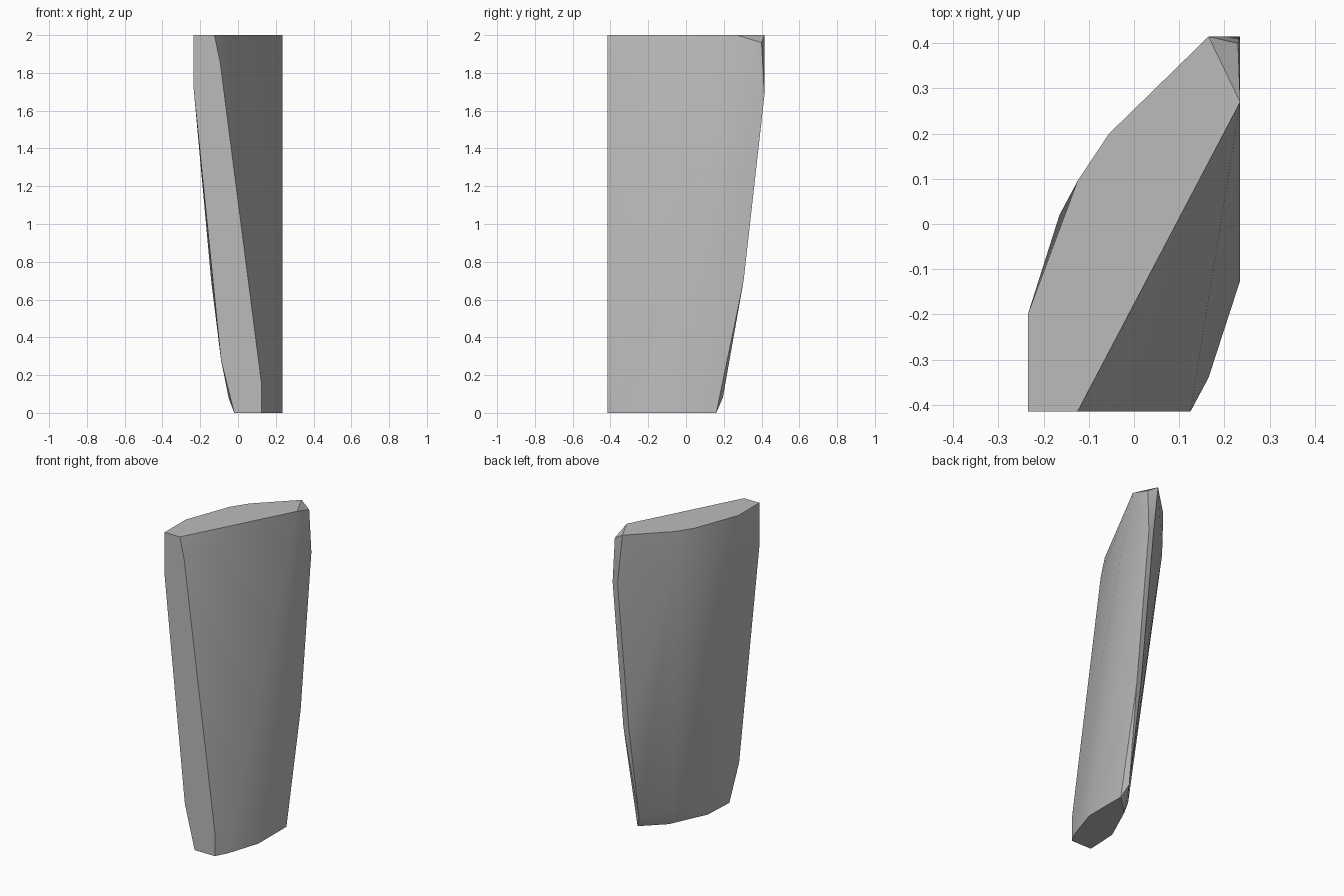
import bpy
import bmesh
import math

cube = bpy.data.objects.get("Cube")
if cube:
    bpy.data.objects.remove(cube, do_unlink=True)

# Stone colour
stone = bpy.data.materials.new("stone grey")
stone.use_nodes = True
grey = (0.5, 0.5, 0.5, 1)
stone.diffuse_color = grey
stone.node_tree.nodes["Principled BSDF"].inputs["Base Color"].default_value = grey

F = -0.415   # front plane
B = 0.415    # back limit
S = 0.235    # side limit

# Corner points of the slab, level by level
corners = {
    2.0: [(-S, F), (-0.125, F), (S, 0.27), (0.165, B),
          (-0.055, 0.2), (-0.125, 0.095), (-S, -0.2)],
    1.96: [(0.23, 0.4)],
    1.86: [(-0.095, F)],
    1.72: [(-S, F), (-S, -0.2), (-0.165, 0.02), (-0.05, 0.195)],
    1.68: [(S, B), (0.2, B)],
    0.7: [(S, 0.305), (0.2, 0.3), (-0.142, -0.28)],
    0.28: [(-0.09, F)],
    0.15: [(0.125, F)],
    0.08: [(-0.05, -0.21), (0.07, 0.03), (0.2, 0.195)],
    0.0: [(-0.02, F), (0.125, F), (0.165, -0.34), (S, -0.125),
          (S, 0.16), (0.1, 0.03), (-0.01, -0.21)],
}

# Wrap the corners in one chipped convex slab
bm = bmesh.new()
for z, ring in corners.items():
    for x, y in ring:
        bm.verts.new((x, y, z))
hull = bmesh.ops.convex_hull(bm, input=bm.verts[:])
loose = [v for v in bm.verts if not v.link_faces]
bmesh.ops.delete(bm, geom=loose, context='VERTS')
bmesh.ops.dissolve_limit(bm, angle_limit=math.radians(0.5),
                         verts=bm.verts[:], edges=bm.edges[:])
bmesh.ops.recalc_face_normals(bm, faces=bm.faces[:])

mesh = bpy.data.meshes.new("stone_slab")
bm.to_mesh(mesh)
bm.free()
mesh.materials.append(stone)
slab = bpy.data.objects.new("stone_slab", mesh)
bpy.context.collection.objects.link(slab)

# Smooth faces with crisp edges
bpy.ops.object.select_all(action='DESELECT')
slab.select_set(True)
bpy.context.view_layer.objects.active = slab
bpy.ops.object.shade_smooth_by_angle(angle=math.radians(30))
